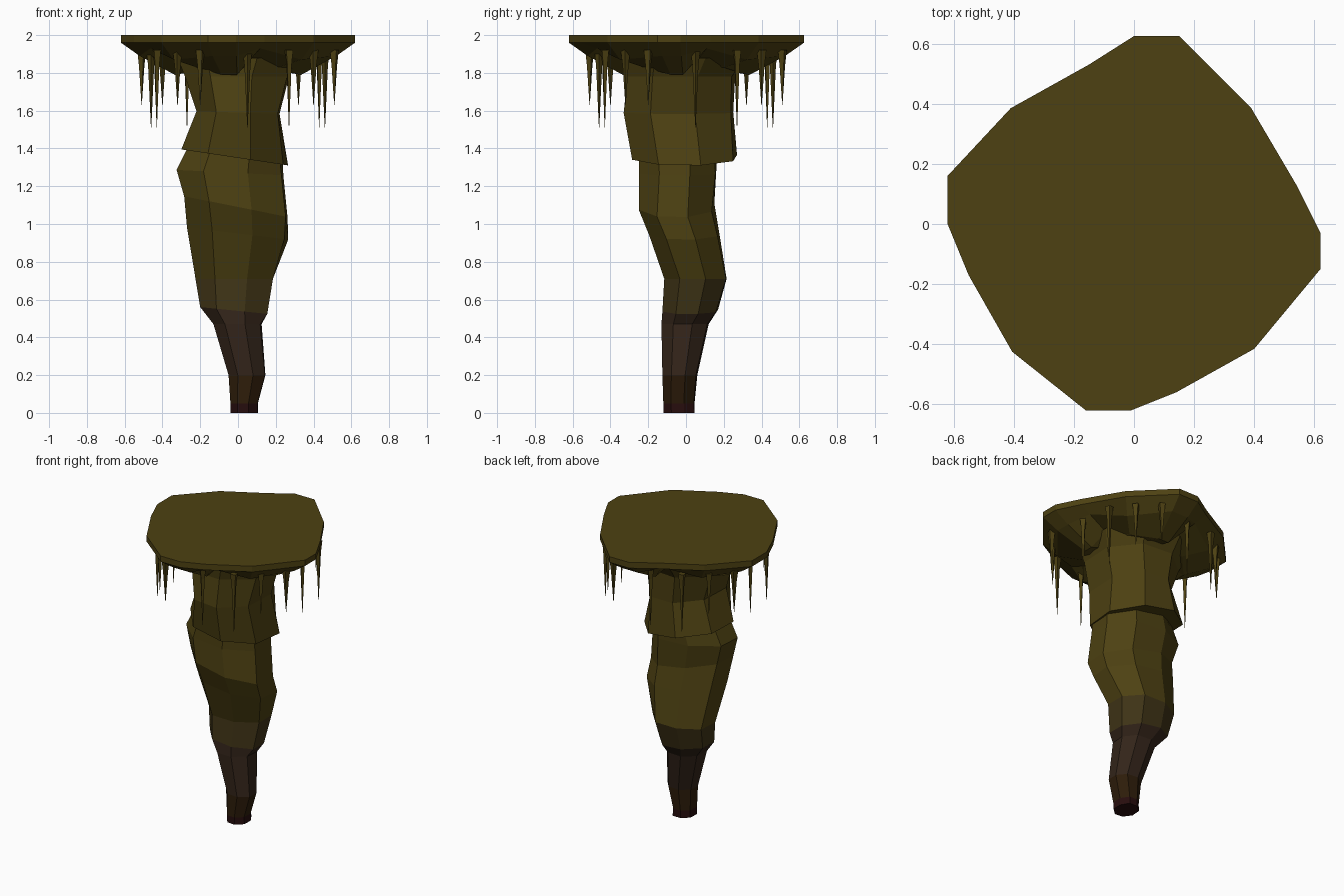
import bpy, bmesh, math, random

if "Cube" in bpy.data.objects:
    bpy.data.objects.remove(bpy.data.objects["Cube"])
random.seed(4)


def material(name, rgb):
    m = bpy.data.materials.new(name)
    m.diffuse_color = (*rgb, 1)
    m.use_nodes = True
    m.node_tree.nodes["Principled BSDF"].inputs["Base Color"].default_value = m.diffuse_color
    return m


MOSS = material("moss", (0.075, 0.053, 0.006))
EARTH = material("earth", (0.050, 0.034, 0.008))
BROWN = material("brown", (0.033, 0.018, 0.010))
UMBER = material("umber", (0.027, 0.012, 0.003))
DARK = material("dark_red", (0.020, 0.004, 0.004))


def loft(name, rings, mats):
    """Bridge equal-length rings; one material per band."""
    bm = bmesh.new()
    loops = [[bm.verts.new(p) for p in r] for r in rings]
    n = len(loops[0])
    for k, (a, b) in enumerate(zip(loops, loops[1:])):
        for i in range(n):
            j = (i + 1) % n
            f = bm.faces.new((a[i], a[j], b[j], b[i]))
            f.material_index = min(k, len(mats) - 1)
    bm.faces.new(loops[0])
    bm.faces.new(loops[-1]).material_index = len(mats) - 1
    bmesh.ops.recalc_face_normals(bm, faces=bm.faces)
    me = bpy.data.meshes.new(name)
    bm.to_mesh(me)
    bm.free()
    for m in mats:
        me.materials.append(m)
    ob = bpy.data.objects.new(name, me)
    bpy.context.collection.objects.link(ob)
    return ob


def section(z, x0, x1, y0, y1, tilt=0.0, rough=0.03, sides=8):
    """Rough rounded square filling the x and y range, sloping along x."""
    pts = []
    for i in range(sides):
        a = 2 * math.pi * (i + .38) / sides
        c, s = math.cos(a), math.sin(a)
        r = (abs(c) ** 2.7 + abs(s) ** 2.7) ** (-1 / 2.7)
        r *= 1 + random.uniform(-rough, rough)
        pts.append((c * r, s * r))
    lo = [min(p[k] for p in pts) for k in (0, 1)]
    hi = [max(p[k] for p in pts) for k in (0, 1)]
    out = []
    for px, py in pts:
        x = x0 + (x1 - x0) * (px - lo[0]) / (hi[0] - lo[0])
        y = y0 + (y1 - y0) * (py - lo[1]) / (hi[1] - lo[1])
        out.append((x, y, z + tilt * x))
    return out


# flat cap with a ragged underside
outline = [(0, .625), (.15, .625), (.39, .385), (.54, .13),
           (.62, -.03), (.62, -.15), (.40, -.415), (.14, -.56),
           (-.01, -.62), (-.16, -.62), (-.405, -.425), (-.55, -.17),
           (-.62, 0), (-.62, .16), (-.41, .385), (-.15, .53)]


def cap_ring(scale, heights):
    return [(x * scale, y * scale, heights[i % 4]) for i, (x, y) in enumerate(outline)]


loft("cap", [cap_ring(1, (2,) * 4), cap_ring(1, (1.96,) * 4),
             cap_ring(.84, (1.89, 1.89, 1.87, 1.93)),
             cap_ring(.54, (1.79, 1.79, 1.83, 1.88)),
             cap_ring(.38, (1.82,) * 4)], [MOSS])

# flared collar under the cap, overhanging the trunk
loft("collar", [
    section(1.88, -.32, .32, -.33, .33),
    section(1.78, -.28, .27, -.31, .26),
    section(1.59, -.22, .22, -.33, .25, -.03),
    section(1.35, -.30, .265, -.285, .27, -.15),
    section(1.36, -.25, .23, -.24, .17, -.15)], [MOSS])

# twisting trunk with a slanted ledge, from the collar to the foot
loft("trunk", [
    section(1.40, -.26, .235, -.25, .165, -.06),
    section(1.27, -.325, .24, -.25, .16, -.05),
    section(1.09, -.285, .262, -.25, .15, -.20),
    section(0.95, -.27, .266, -.195, .175, -.12),
    section(0.71, -.225, .185, -.115, .215),
    section(0.54, -.20, .155, -.125, .17, -.1),
    section(0.47, -.13, .125, -.13, .12),
    section(0.20, -.05, .145, -.125, .06),
    section(0.05, -.04, .105, -.12, .045),
    section(0.0, -.04, .105, -.12, .045)],
    [MOSS, MOSS, MOSS, MOSS, EARTH, BROWN, BROWN, UMBER, DARK])

# hanging spikes: each entry repeats at four quarter turns
spikes = [(.05, -.46, 1.51), (.27, -.43, 1.51), (.51, -.20, 1.63), (.40, -.32, 1.63)]
for k, (x, y, tip) in enumerate(spikes):
    for q in range(4):
        rings = []
        for z, r in ((1.92, .026), (1.84, .016), (tip, .001)):
            rings.append([(x + r * math.cos(i * math.pi / 2 + k),
                           y + r * math.sin(i * math.pi / 2 + k), z) for i in range(4)])
        loft(f"spike_{k}_{q}", rings, [MOSS])
        x, y = y, -x
